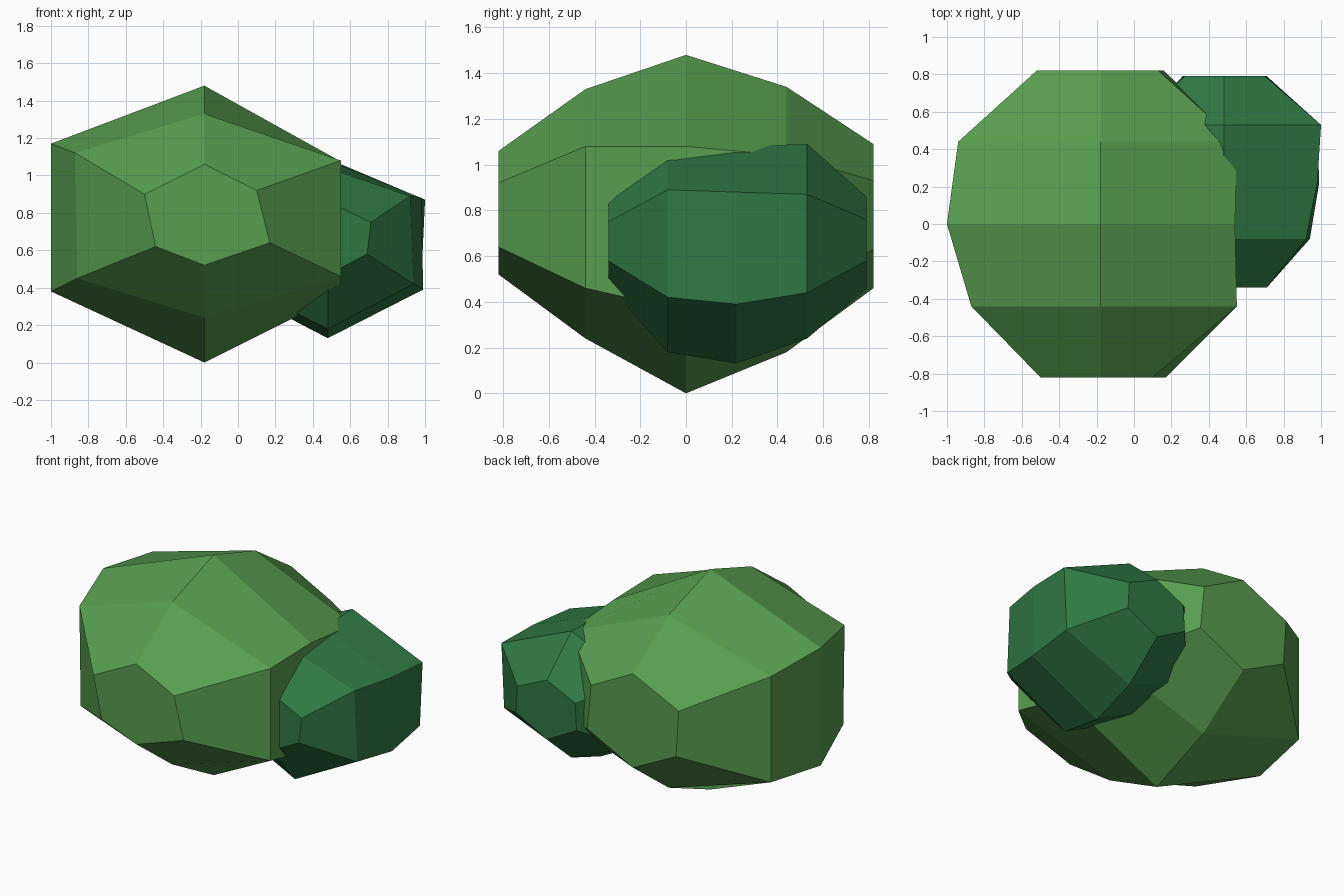
import bpy, bmesh

if "Cube" in bpy.data.objects:
    bpy.data.objects.remove(bpy.data.objects["Cube"])


def srgb(r, g, b):
    lin = [(c / 255 / 12.92) if c <= 10 else ((c / 255 + 0.055) / 1.055) ** 2.4 for c in (r, g, b)]
    return (*lin, 1.0)


def material(name, colour):
    m = bpy.data.materials.new(name)
    m.diffuse_color = colour
    m.use_nodes = True
    m.node_tree.nodes["Principled BSDF"].inputs["Base Color"].default_value = m.diffuse_color
    return m


def foliage(name, mid_x, rings, mat):
    """Six-sided faceted clump lofted along y.
    ring = (y, top z, bottom z, left up x,z, left low x,z, right up x,z, right low x,z)"""
    bm = bmesh.new()
    loops = []
    for y, top, bot, lu, ll, ru, rl in rings:
        pts = [(mid_x, top), ru, rl, (mid_x, bot), ll, lu]
        loops.append([bm.verts.new((x, y, z)) for x, z in pts])
    for a, b in zip(loops, loops[1:]):
        for i in range(6):
            j = (i + 1) % 6
            bm.faces.new((a[i], a[j], b[j], b[i]))
    bm.faces.new(loops[0])
    bm.faces.new(loops[-1])
    bmesh.ops.recalc_face_normals(bm, faces=bm.faces)
    mesh = bpy.data.meshes.new(name)
    bm.to_mesh(mesh)
    bm.free()
    mesh.materials.append(mat)
    ob = bpy.data.objects.new(name, mesh)
    bpy.context.collection.objects.link(ob)
    return ob


light_green = material("light leaf green", srgb(88, 158, 80))
dark_green = material("dark leaf green", srgb(48, 120, 68))

# Large clump
foliage("large_bush", -0.18, [
    (-0.82, 1.06, 0.52, (-0.50, 0.90), (-0.44, 0.62), (0.10, 0.92), (0.17, 0.64)),
    (-0.44, 1.33, 0.24, (-0.87, 1.12), (-0.86, 0.45), (0.55, 1.08), (0.55, 0.46)),
    (0.00, 1.48, 0.00, (-1.00, 1.17), (-1.00, 0.38), (0.54, 1.08), (0.54, 0.36)),
    (0.44, 1.34, 0.18, (-0.94, 1.13), (-0.94, 0.42), (0.55, 1.04), (0.55, 0.42)),
    (0.82, 1.09, 0.46, (-0.52, 0.93), (-0.50, 0.62), (0.13, 0.93), (0.16, 0.63)),
], light_green)

# Small clump tucked behind on the right
foliage("small_bush", 0.48, [
    (-0.34, 0.86, 0.47, (0.25, 0.75), (0.27, 0.58), (0.71, 0.75), (0.69, 0.58)),
    (-0.08, 1.04, 0.18, (0.04, 0.89), (0.04, 0.40), (0.92, 0.89), (0.94, 0.42)),
    (0.22, 1.08, 0.13, (0.00, 0.88), (0.00, 0.38), (0.98, 0.88), (0.99, 0.39)),
    (0.53, 1.09, 0.24, (0.00, 0.87), (0.02, 0.43), (1.00, 0.87), (0.98, 0.44)),
    (0.79, 0.86, 0.46, (0.27, 0.76), (0.26, 0.58), (0.70, 0.76), (0.71, 0.58)),
], dark_green)
